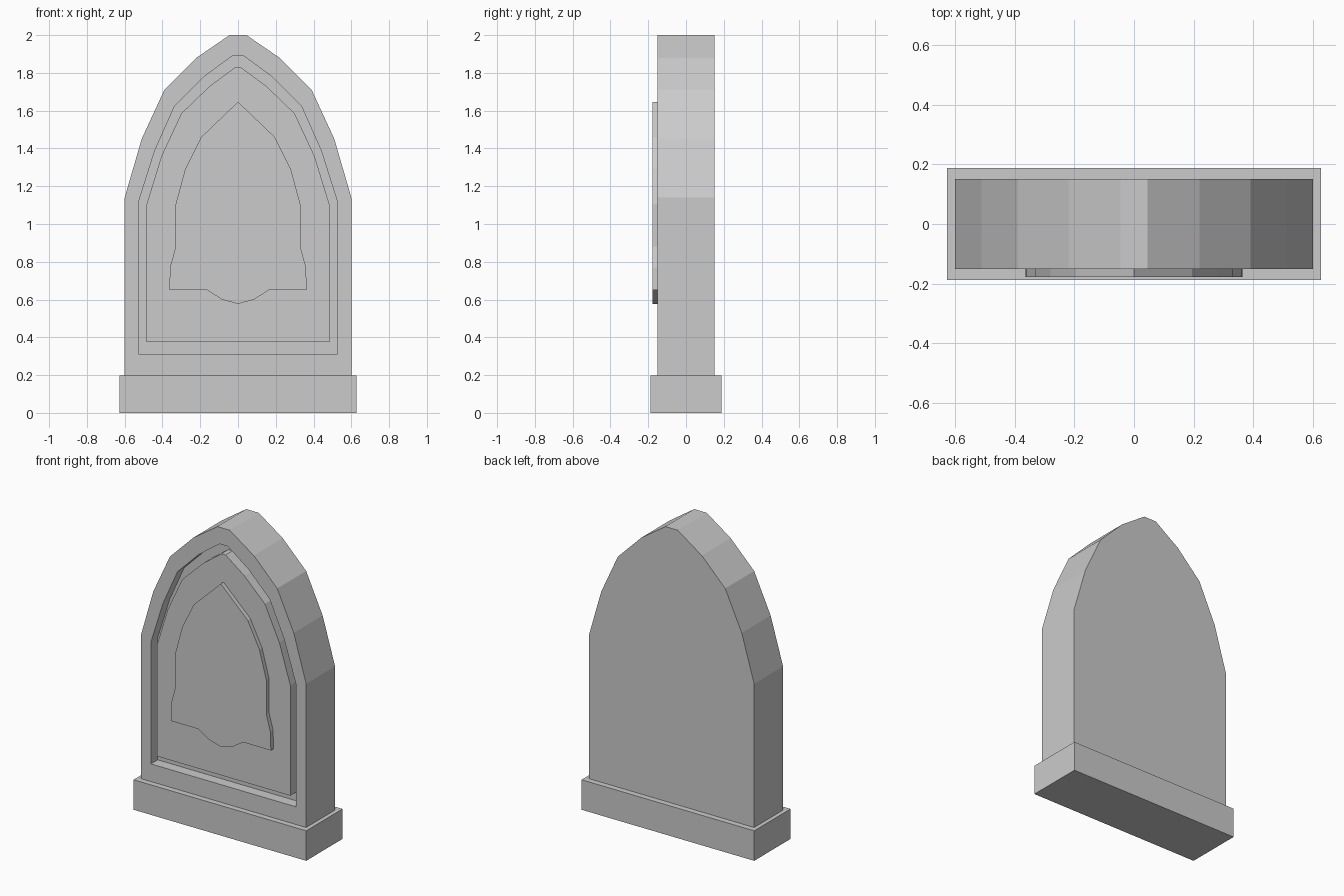
import bpy, bmesh

if "Cube" in bpy.data.objects:
    bpy.data.objects.remove(bpy.data.objects["Cube"])


def mirrored(half):
    """Right-hand (x, z) points from bottom to top -> closed symmetric outline."""
    return half + [(-x, z) for x, z in reversed(half) if x > 0]


def finish(name, bm):
    bmesh.ops.recalc_face_normals(bm, faces=bm.faces)
    mesh = bpy.data.meshes.new(name)
    bm.to_mesh(mesh)
    bm.free()
    obj = bpy.data.objects.new(name, mesh)
    bpy.context.collection.objects.link(obj)
    return obj


def slab(name, outline, front, back):
    bm = bmesh.new()
    rings = [[bm.verts.new((x, y, z)) for x, z in outline] for y in (front, back)]
    n = len(outline)
    for ring in rings:
        bm.faces.new(ring)
    for i in range(n):
        j = (i + 1) % n
        bm.faces.new((rings[0][i], rings[0][j], rings[1][j], rings[1][i]))
    return finish(name, bm)


def ring_solid(name, outer, inner, front, back):
    bm = bmesh.new()
    loops = [[bm.verts.new((x, y, z)) for x, z in o]
             for o, y in ((outer, front), (inner, front), (inner, back), (outer, back))]
    n = len(outer)
    for k in range(4):
        a, b = loops[k], loops[(k + 1) % 4]
        for i in range(n):
            j = (i + 1) % n
            bm.faces.new((a[i], a[j], b[j], b[i]))
    return finish(name, bm)


# Plinth
slab("plinth", mirrored([(0.627, 0), (0.627, 0.197)]), -0.188, 0.188)

# Headstone with pointed arch
stone = slab("headstone", mirrored([(0.60, 0.197), (0.60, 1.14), (0.51, 1.45),
             (0.39, 1.71), (0.22, 1.88), (0.045, 2.0)]), -0.15, 0.15)

# Groove carved around the front face
outer = mirrored([(0.527, 0.313), (0.527, 1.115), (0.44, 1.39),
                  (0.335, 1.625), (0.18, 1.78), (0.03, 1.89)])
inner = mirrored([(0.485, 0.375), (0.485, 1.10), (0.405, 1.36),
                  (0.30, 1.585), (0.15, 1.73), (0.015, 1.83)])
cutter = ring_solid("groove_cutter", outer, inner, -0.25, -0.08)
cutter.hide_render = True
mod = stone.modifiers.new("groove", 'BOOLEAN')
mod.operation = 'DIFFERENCE'
mod.solver = 'EXACT'
mod.object = cutter
bpy.context.view_layer.objects.active = stone
bpy.ops.object.modifier_apply(modifier=mod.name)
bpy.data.objects.remove(cutter)

# Raised plaque
slab("plaque", mirrored([(0, 0.577), (0.085, 0.60), (0.163, 0.65), (0.363, 0.65),
     (0.36, 0.77), (0.33, 0.88), (0.33, 1.105), (0.28, 1.29), (0.195, 1.46),
     (0, 1.647)]), -0.178, -0.15)
